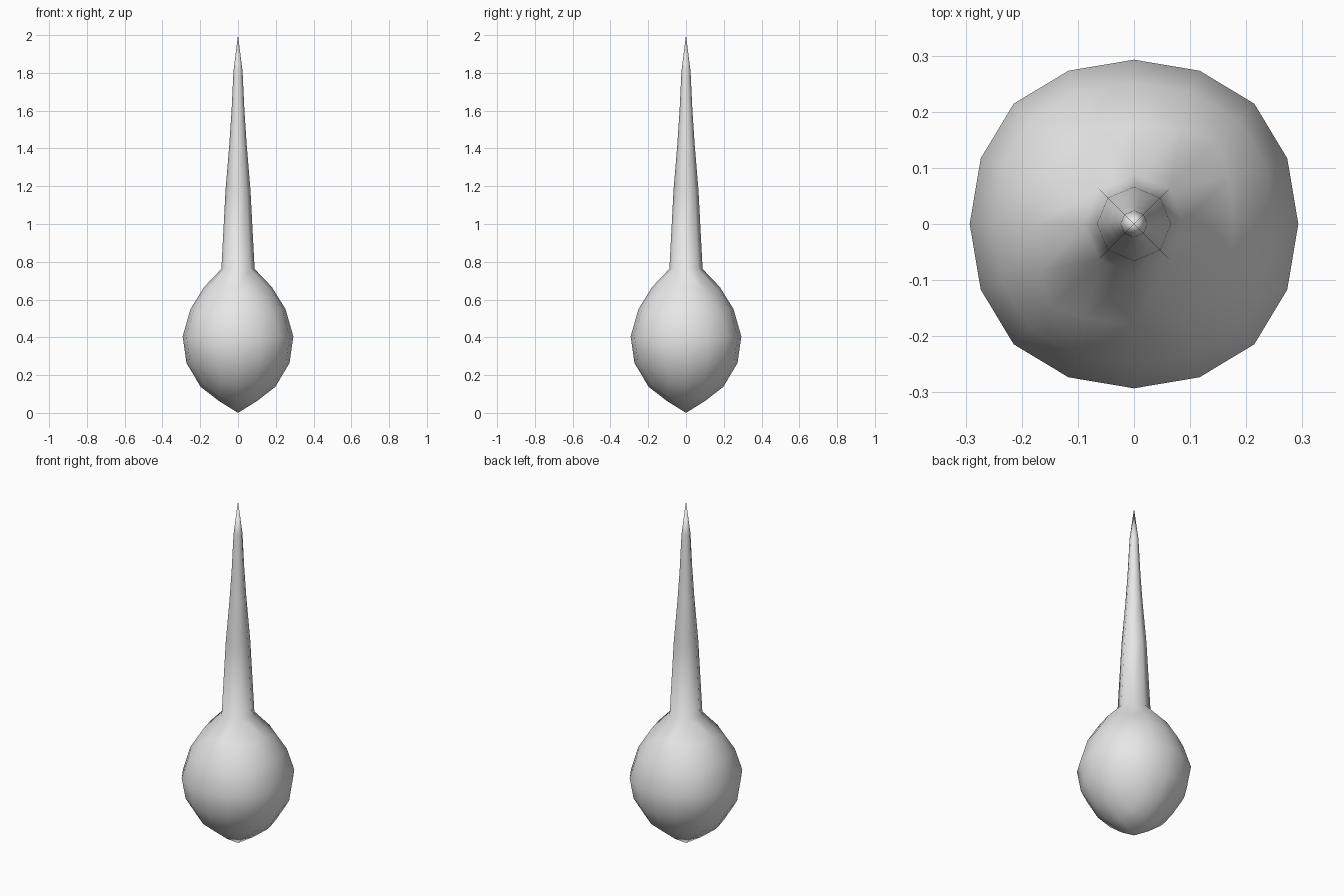
import bpy
import bmesh
from mathutils import Vector

cube = bpy.data.objects.get("Cube")
if cube:
    bpy.data.objects.remove(cube, do_unlink=True)

grey = bpy.data.materials.new("plain_grey")
grey.use_nodes = True
grey.diffuse_color = (0.8, 0.8, 0.8, 1)
grey.node_tree.nodes["Principled BSDF"].inputs["Base Color"].default_value = (0.8, 0.8, 0.8, 1)

# Rounded cube as the base of the bulb
bpy.ops.mesh.primitive_cube_add(size=2)
obj = bpy.context.object
obj.name = "spiked_bulb"
obj.data.name = "spiked_bulb"
obj.data.materials.append(grey)
sub = obj.modifiers.new("round", "SUBSURF")
sub.levels = 2
sub.use_limit_surface = False
bpy.ops.object.modifier_apply(modifier=sub.name)

# Bulb profile: source height, final height, width factor
PROFILE = [(-0.9, 0, 0.85), (-0.85, 0.05, 0.85), (-0.65, 0.135, 0.92),
           (-0.35, 0.265, 1), (0, 0.405, 1), (0.35, 0.55, 0.92),
           (0.65, 0.67, 0.83), (0.85, 0.76, 0.76), (0.9, 0.77, 0.75)]
WIDTH = 0.298 / 0.894


def reshape(u):
    u = max(PROFILE[0][0], min(PROFILE[-1][0], u))
    for (a, za, sa), (b, zb, sb) in zip(PROFILE, PROFILE[1:]):
        if u <= b:
            t = (u - a) / (b - a)
            return za + (zb - za) * t, sa + (sb - sa) * t


bm = bmesh.new()
bm.from_mesh(obj.data)
top = max(bm.verts, key=lambda v: v.co.z)
bottom = min(bm.verts, key=lambda v: v.co.z)
for v in bm.verts:
    z, s = reshape(v.co.z)
    v.co = Vector((v.co.x * WIDTH * s, v.co.y * WIDTH * s, z))
bottom.co.z = 0


def fit_ring(verts, radius, z):
    for v in verts:
        flat = Vector((v.co.x, v.co.y, 0)).normalized() * radius
        v.co = (flat.x, flat.y, z)


# Open the crown and draw the eight-sided spike out of it
bmesh.ops.delete(bm, geom=[top], context="VERTS")
edges = [e for e in bm.edges if e.is_boundary]
fit_ring({v for e in edges for v in e.verts}, 0.088, 0.762)
for radius, z in [(0.066, 1.18), (0.046, 1.42), (0.034, 1.6), (0.024, 1.81), (0.001, 2)]:
    new = bmesh.ops.extrude_edge_only(bm, edges=edges)["geom"]
    edges = [g for g in new if isinstance(g, bmesh.types.BMEdge) and g.is_boundary]
    ring = list({v for e in edges for v in e.verts})
    fit_ring(ring, radius, z)
bmesh.ops.pointmerge(bm, verts=ring, merge_co=(0, 0, 2))

bmesh.ops.recalc_face_normals(bm, faces=bm.faces)
for f in bm.faces:
    f.smooth = True
    f.material_index = 0
bm.to_mesh(obj.data)
bm.free()
